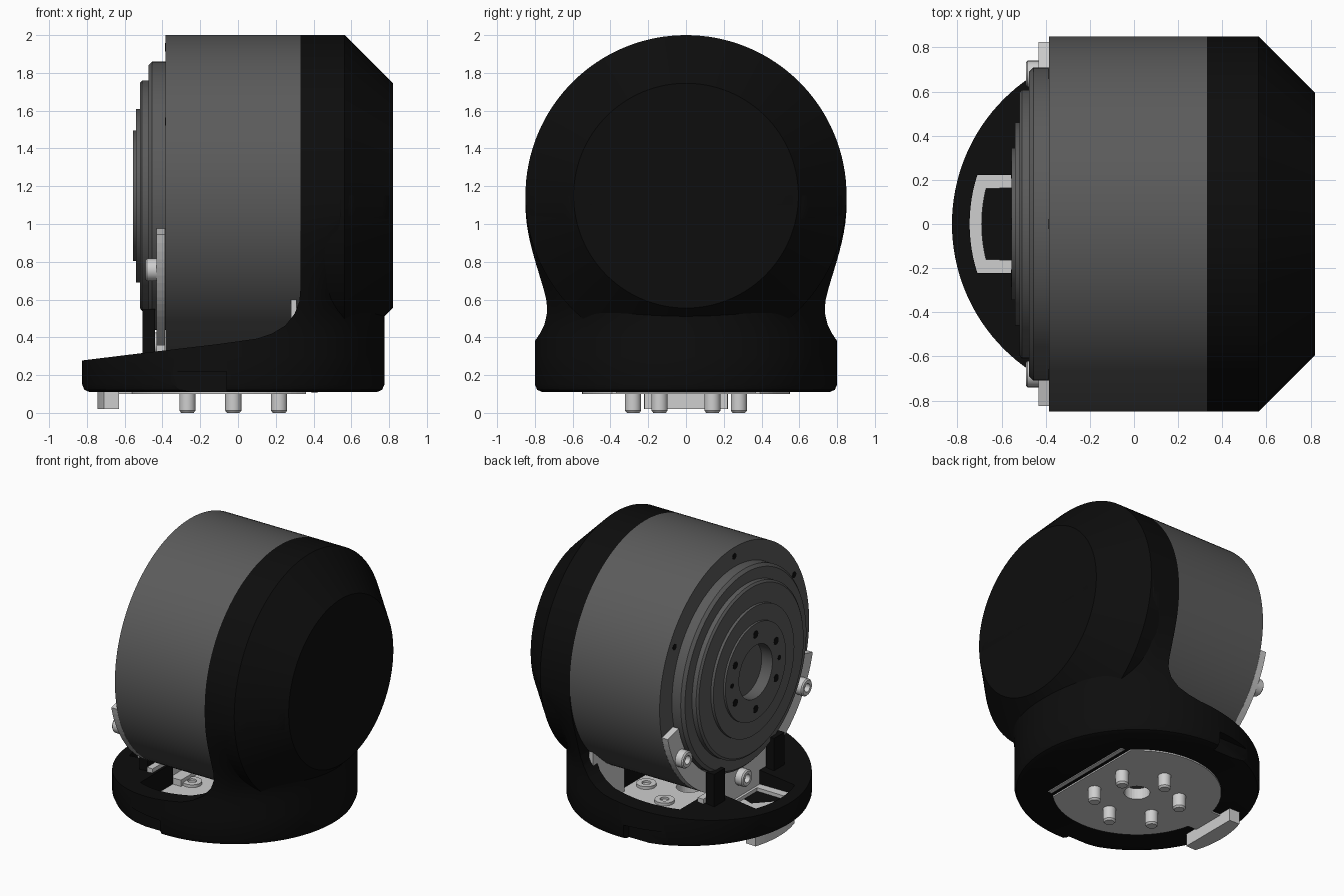
import bpy, bmesh
from math import sin, cos, pi, radians, sqrt

if "Cube" in bpy.data.objects:
    bpy.data.objects.remove(bpy.data.objects["Cube"])

CZ = 1.15        # height of the drum axis
BX = -0.025      # x of the base axis


def material(name, v):
    m = bpy.data.materials.new(name)
    m.use_nodes = True
    m.diffuse_color = (v, v, v, 1)
    bsdf = m.node_tree.nodes["Principled BSDF"]
    bsdf.inputs["Base Color"].default_value = (v, v, v, 1)
    bsdf.inputs["Roughness"].default_value = 0.6
    return m


BLACK = material("black_plastic", 0.004)
GREY = material("dark_grey_metal", 0.105)
LIGHT = material("light_metal", 0.62)


def finish(bm, name, mat):
    bmesh.ops.remove_doubles(bm, verts=bm.verts, dist=1e-5)
    bmesh.ops.recalc_face_normals(bm, faces=bm.faces)
    me = bpy.data.meshes.new(name)
    bm.to_mesh(me)
    bm.free()
    ob = bpy.data.objects.new(name, me)
    bpy.context.collection.objects.link(ob)
    me.materials.append(mat)
    return ob


def smooth(ob, angle=25):
    bpy.ops.object.select_all(action='DESELECT')
    ob.select_set(True)
    bpy.context.view_layer.objects.active = ob
    bpy.ops.object.shade_smooth_by_angle(angle=radians(angle))


def loft(name, rings, mat):
    """Skin a list of equal-length rings and close both ends."""
    bm = bmesh.new()
    vs = [[bm.verts.new(p) for p in ring] for ring in rings]
    n = len(vs[0])
    for a, b in zip(vs, vs[1:]):
        for i in range(n):
            j = (i + 1) % n
            bm.faces.new((a[i], a[j], b[j], b[i]))
    bm.faces.new(vs[0])
    bm.faces.new(vs[-1])
    return finish(bm, name, mat)


def lathe(name, profile, mat, centre, axis='x', n=96):
    """Spin (position, radius) pairs about an axis through centre."""
    cx, cy, cz = centre
    rings = []
    for u, r in profile:
        ring = []
        for i in range(n):
            c, s = r * cos(2 * pi * i / n), r * sin(2 * pi * i / n)
            ring.append((cx + u, cy + c, cz + s) if axis == 'x' else (cx + c, cy + s, cz + u))
        rings.append(ring)
    ob = loft(name, rings, mat)
    smooth(ob)
    return ob


def prism(name, outline, axis, a, b, mat):
    """Extrude a 2D outline from a to b along an axis."""
    place = {'x': lambda p, t: (t, p[0], p[1]),
             'y': lambda p, t: (p[0], t, p[1]),
             'z': lambda p, t: (p[0], p[1], t)}[axis]
    return loft(name, [[place(p, t) for p in outline] for t in (a, b)], mat)


def box(name, x, y, z, mat):
    return prism(name, [(x[0], y[0]), (x[1], y[0]), (x[1], y[1]), (x[0], y[1])], 'z', *z, mat)


def arc(cx, cy, r, a, b, n=32):
    return [(cx + r * cos(radians(a + (b - a) * i / n)),
             cy + r * sin(radians(a + (b - a) * i / n))) for i in range(n + 1)]


def cut(ob, *cutters):
    for c in cutters:
        c.hide_render = True
        mod = ob.modifiers.new("cut", 'BOOLEAN')
        mod.operation, mod.solver, mod.object = 'DIFFERENCE', 'EXACT', c
        bpy.ops.object.select_all(action='DESELECT')
        bpy.context.view_layer.objects.active = ob
        ob.select_set(True)
        bpy.ops.object.modifier_apply(modifier=mod.name)
        bpy.data.objects.remove(c)


# Black shell: round base flowing up into the chamfered cap
def shell_ring(z, r, t, n=128):
    ring = []
    for i in range(n):
        c, s = cos(2 * pi * i / n), sin(2 * pi * i / n)
        # distance to the chamfered block along this direction
        reach = [0.85 / max(abs(s), 1e-6)]
        if c > 1e-6:
            reach.append((0.82 - BX) / c)
        if c + abs(s) > 1e-6:
            reach.append((1.415 - BX) / (c + abs(s)))
        d = r + (min(min(reach), 1.3) - r) * t
        ring.append((BX + d * c, d * s, z))
    return ring


rings = [shell_ring(0.11, 0.76, 0), shell_ring(0.122, 0.788, 0), shell_ring(0.15, 0.8, 0)]
for k in range(18):
    z = 0.3 + k * 0.05
    u = min(max((z - 0.45) / 0.65, 0), 1)
    rings.append(shell_ring(z, 0.8, u * u * (3 - 2 * u)))
shell = loft("base_shell", rings, BLACK)

front_profile = [(-1.5, 0.22), (-0.83, 0.277), (-0.52, 0.315), (-0.1, 0.365), (0.1, 0.393),
                 (0.18, 0.42), (0.25, 0.462), (0.3, 0.525), (0.325, 0.59), (0.33, 0.65),
                 (0.33, 2.5), (-1.5, 2.5)]
cavity = [p for p in arc(BX, 0, 0.68, -120, 120, 60) if p[0] < 0.33]
right_side = [p for p in cavity if p[1] < 0]
left_side = [p for p in cavity if p[1] > 0]
cavity = right_side + left_side
pocket = arc(BX, 0, 0.72, 162, 198, 12) + [(-0.3, -0.22), (-0.3, 0.22)]
cut(shell,
    prism("cut_front", front_profile, 'y', -1.5, 1.5, BLACK),
    prism("cut_cavity", cavity, 'z', 0.17, 0.6, BLACK),
    prism("cut_pocket", pocket, 'z', 0.2, 0.6, BLACK),
    prism("cut_bore", arc(BX, 0, 0.12, 0, 345, 23), 'z', 0.05, 0.3, BLACK),
    box("cut_right_notch", (-0.38, -0.06), (-1, -0.735), (0, 0.22), BLACK),
    box("cut_left_notch", (-0.38, -0.06), (0.735, 1), (0, 0.22), BLACK))
smooth(shell)

lathe("end_cap", [(0.33, 0), (0.33, 0.85), (0.565, 0.85), (0.82, 0.595), (0.82, 0)],
      BLACK, (0, 0, CZ), n=128)

# Drum with stepped output flange and centre bore
lathe("drum", [(0.33, 0), (0.33, 0.85), (-0.385, 0.85), (-0.385, 0.71), (-0.455, 0.71),
               (-0.475, 0.69), (-0.475, 0.61), (-0.508, 0.61), (-0.52, 0.595), (-0.52, 0.46),
               (-0.54, 0.46), (-0.54, 0.345), (-0.555, 0.345), (-0.555, 0.19),
               (-0.47, 0.19), (-0.47, 0)], GREY, (0, 0, CZ), n=128)


def face_hole(name, x, r, deg, size):
    a = radians(deg)
    lathe(name, [(x - 0.002, 0), (x - 0.002, size), (x + 0.004, size), (x + 0.004, 0)],
          BLACK, (0, r * cos(a), CZ + r * sin(a)), n=20)


for k in range(6):
    face_hole("output_hole", -0.555, 0.268, 30 + 60 * k, 0.027)
for deg in (0, 180):
    face_hole("output_pin_hole", -0.555, 0.268, deg, 0.018)
for deg in (30, 90, 150):
    face_hole("rim_hole", -0.385, 0.785, deg, 0.022)

# Bracket: crescent around the flange, foot and floor
crescent = arc(0, CZ, 0.85, -166, -14, 48) + arc(0, CZ, 0.72, -14, -166, 48)
prism("bracket_crescent", crescent, 'x', -0.432, -0.386, LIGHT)
box("bracket_foot", (-0.432, -0.386), (-0.42, 0.42), (0.15, 0.36), LIGHT)

plate = [p for p in arc(BX, 0, 0.55, 0, 360, 96)[:-1] if p[0] < 0.36]
edge = sqrt(0.55 ** 2 - (0.36 - BX) ** 2)
upper = [p for p in plate if p[1] >= 0]
lower = [p for p in plate if p[1] < 0]
floor = prism("base_plate", [(0.36, edge)] + upper + lower + [(0.36, -edge)],
              'z', 0.1, 0.165, LIGHT)
liner = prism("bracket_floor", cavity, 'z', 0.15, 0.18, LIGHT)
for part in (floor, liner):
    cut(part, prism("cut_hole", arc(BX, 0, 0.085, 0, 348, 29), 'z', 0.05, 0.3, LIGHT))
box("plate_strip", (0.39, 0.42), (-0.37, 0.37), (0.104, 0.12), LIGHT)

# Connector tray, its tab below, and screws
tray = prism("connector_tray", pocket, 'z', 0.15, 0.225, LIGHT)
inner = arc(BX, 0, 0.665, 166, 194, 12) + [(-0.45, -0.165), (-0.45, 0.165)]
cut(tray, prism("cut_tray", inner, 'z', 0.2, 0.4, LIGHT),
    prism("cut_tray_bore", arc(BX, 0, 0.3, 0, 345, 23), 'z', 0.05, 0.4, LIGHT))
tab = arc(BX, 0, 0.72, 162, 198, 12) + [(-0.63, -0.22), (-0.63, 0.22)]
prism("connector_tab", tab, 'z', 0.02, 0.16, LIGHT)
box("tab_link", (-0.64, -0.5), (-0.12, 0.12), (0.1, 0.15), LIGHT)

screw = [(-0.43, 0), (-0.43, 0.06), (-0.482, 0.06), (-0.49, 0.052),
         (-0.49, 0.03), (-0.455, 0.03), (-0.455, 0)]
for deg in (-150, -90, -30):
    a = radians(deg)
    lathe("bracket_screw", screw, LIGHT, (0, 0.785 * cos(a), CZ + 0.785 * sin(a)), n=24)

# Six mounting pins underneath and the matching floor screws
pin = [(0, 0), (0, 0.033), (0.012, 0.043), (0.12, 0.043), (0.12, 0)]
head = [(0.17, 0), (0.17, 0.065), (0.2, 0.065), (0.2, 0.03), (0.185, 0.03), (0.185, 0)]
for k in range(6):
    a = radians(30 + 60 * k)
    spot = (BX + 0.28 * cos(a), 0.28 * sin(a), 0)
    lathe("mounting_pin", pin, LIGHT, spot, 'z', 24)
    lathe("floor_screw", head, LIGHT, spot, 'z', 24)

# Mirrored black posts and light gussets
for s in (-1, 1):
    box("rim_post", (-0.505, -0.44), sorted((0.28 * s, 0.4 * s)), (0.22, 0.55), BLACK)
    gusset = [(0.3 * s, 0.17), (0.64 * s, 0.17), (0.66 * s, 0.6), (0.5 * s, 0.46), (0.3 * s, 0.35)]
    prism("gusset", gusset, 'x', 0.28, 0.31, LIGHT)
